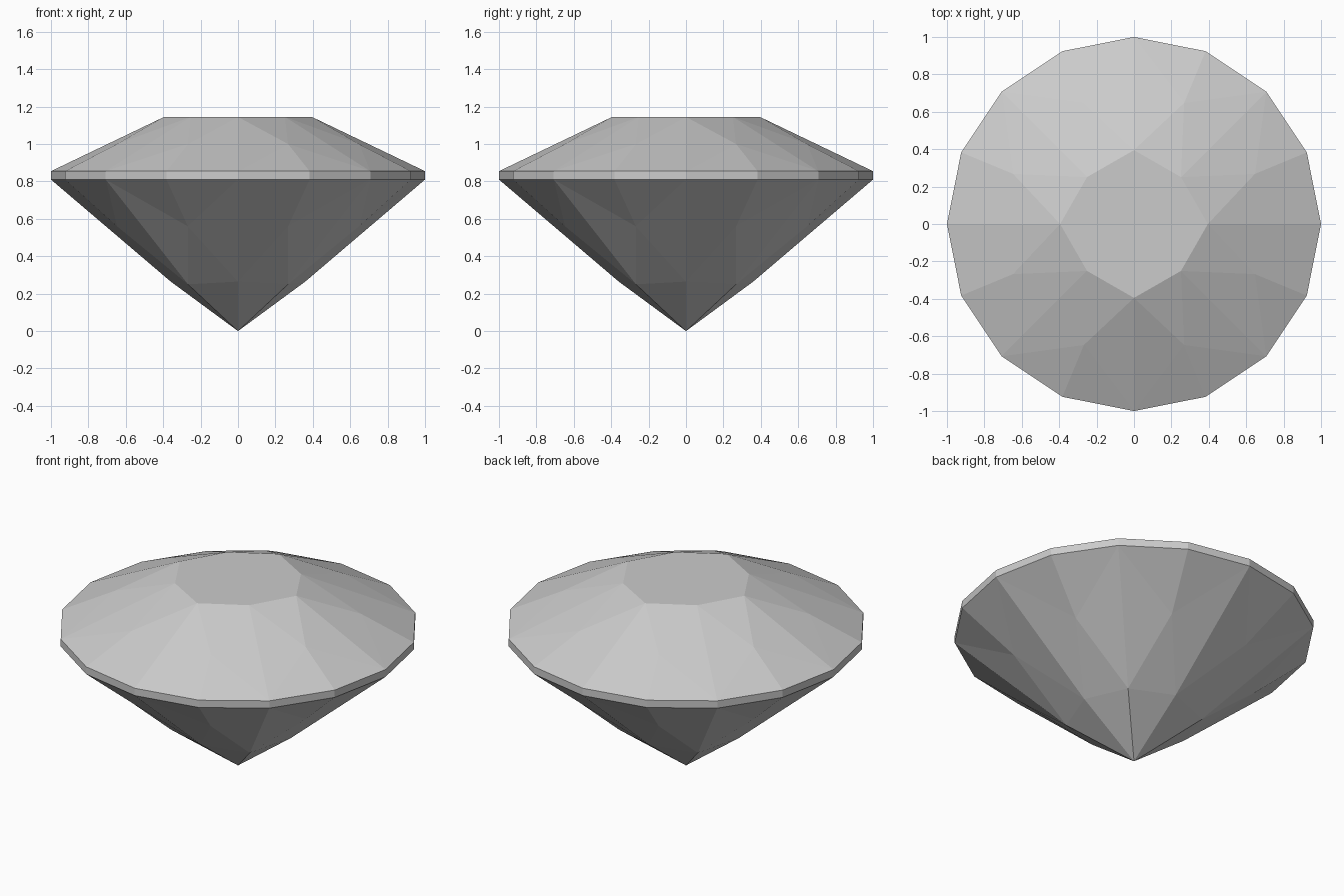
import bpy, bmesh
from math import sin, cos, radians

cube = bpy.data.objects.get("Cube")
if cube:
    bpy.data.objects.remove(cube, do_unlink=True)

# Pale grey stone
mat = bpy.data.materials.new("pale_grey_stone")
mat.use_nodes = True
color = (0.6, 0.6, 0.6, 1)
mat.diffuse_color = color
mat.node_tree.nodes["Principled BSDF"].inputs["Base Color"].default_value = color

STEP = radians(22.5)
bm = bmesh.new()


def ring(slots, radii, heights):
    """Vertices at sixteenth-turn slots, with alternating radius and height."""
    return {s: bm.verts.new((radii[i % 2] * cos(s * STEP),
                             radii[i % 2] * sin(s * STEP),
                             heights[i % 2])) for i, s in enumerate(slots)}


EVEN, ODD, ALL = range(0, 16, 2), range(1, 16, 2), range(16)


def facets(girdle, mid, inner):
    """Kite, girdle and star facets between the girdle and an inner octagon."""
    for s in EVEN:
        nxt, far = (s + 1) % 16, (s + 2) % 16
        for m in (nxt, (s - 1) % 16):
            bm.faces.new((inner[s], girdle[s], mid[m]))
            bm.faces.new((mid[m], girdle[s], girdle[m]))
        bm.faces.new((inner[s], mid[nxt], inner[far]))


# Girdle band
low = ring(ALL, (1, 1), (0.81, 0.81))
high = ring(ALL, (1, 1), (0.855, 0.855))
for s in ALL:
    n = (s + 1) % 16
    bm.faces.new((low[s], low[n], high[n], high[s]))

# Crown and flat table
table = ring(EVEN, (0.395, 0.355), (1.145, 1.145))
facets(high, ring(ODD, (0.7, 0.7), (1.0, 1.0)), table)
bm.faces.new([table[s] for s in EVEN])

# Pavilion, closing to the tip
lower = ring(EVEN, (0.36, 0.378), (0.265, 0.25))
facets(low, ring(ODD, (0.7, 0.7), (0.56, 0.56)), lower)
tip = bm.verts.new((0, 0, 0))
for s in EVEN:
    bm.faces.new((lower[s], lower[(s + 2) % 16], tip))

bmesh.ops.recalc_face_normals(bm, faces=bm.faces)
mesh = bpy.data.meshes.new("cut_gem")
bm.to_mesh(mesh)
bm.free()
mesh.materials.append(mat)
gem = bpy.data.objects.new("cut_gem", mesh)
bpy.context.collection.objects.link(gem)
